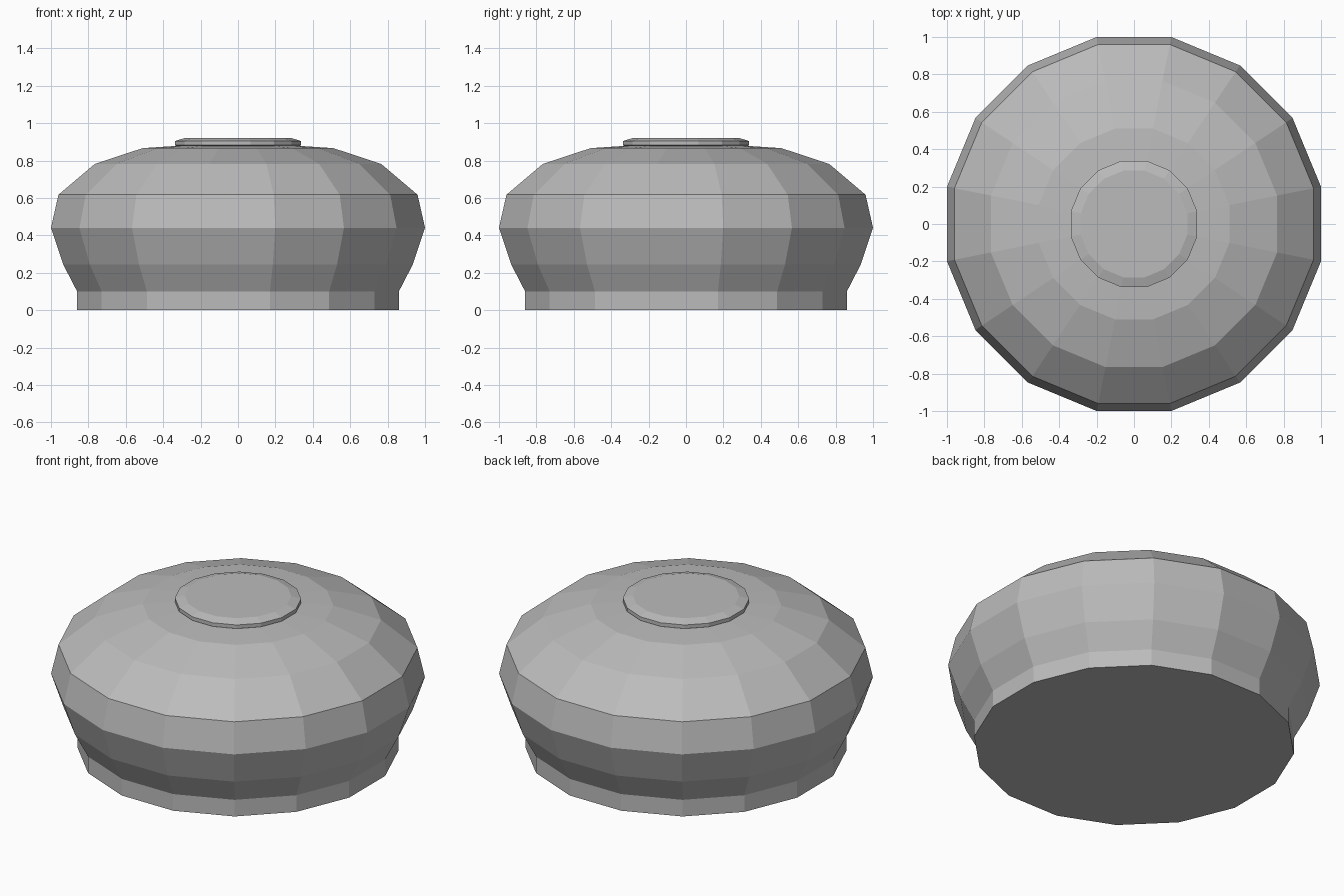
import bpy, bmesh, math

SIDES = 16

if "Cube" in bpy.data.objects:
    bpy.data.objects.remove(bpy.data.objects["Cube"], do_unlink=True)

grey = bpy.data.materials.new("plain grey")
grey.use_nodes = True
colour = (0.5, 0.5, 0.5, 1)
grey.diffuse_color = colour
grey.node_tree.nodes["Principled BSDF"].inputs["Base Color"].default_value = colour


def turned(name, profile, bottom=False, top=False):
    """Turn (flat-to-centre distance, height) pairs into a faceted shell."""
    bm = bmesh.new()
    rings = []
    for dist, z in profile:
        r = dist / math.cos(math.pi / SIDES)
        angles = [(i + 0.5) * math.tau / SIDES for i in range(SIDES)]
        rings.append([bm.verts.new((r * math.cos(a), r * math.sin(a), z)) for a in angles])
    for low, high in zip(rings, rings[1:]):
        for i in range(SIDES):
            j = (i + 1) % SIDES
            bm.faces.new((low[i], low[j], high[j], high[i]))
    if bottom:
        bm.faces.new(rings[0][::-1])
    if top:
        bm.faces.new(rings[-1])
    mesh = bpy.data.meshes.new(name)
    bm.to_mesh(mesh)
    bm.free()
    mesh.materials.append(grey)
    obj = bpy.data.objects.new(name, mesh)
    bpy.context.collection.objects.link(obj)
    return obj


# Straight foot with a closed underside
turned("foot", [(0.86, 0), (0.86, 0.1)], bottom=True)

# Bulging body and shallow shoulder
turned("body", [(0.86, 0.1), (0.935, 0.245), (1.0, 0.44), (0.96, 0.617),
                (0.765, 0.782), (0.51, 0.866), (0.33, 0.878)])

# Low chamfered cap on the crown
turned("cap", [(0.33, 0.878), (0.338, 0.882), (0.338, 0.904), (0.285, 0.92)], top=True)
